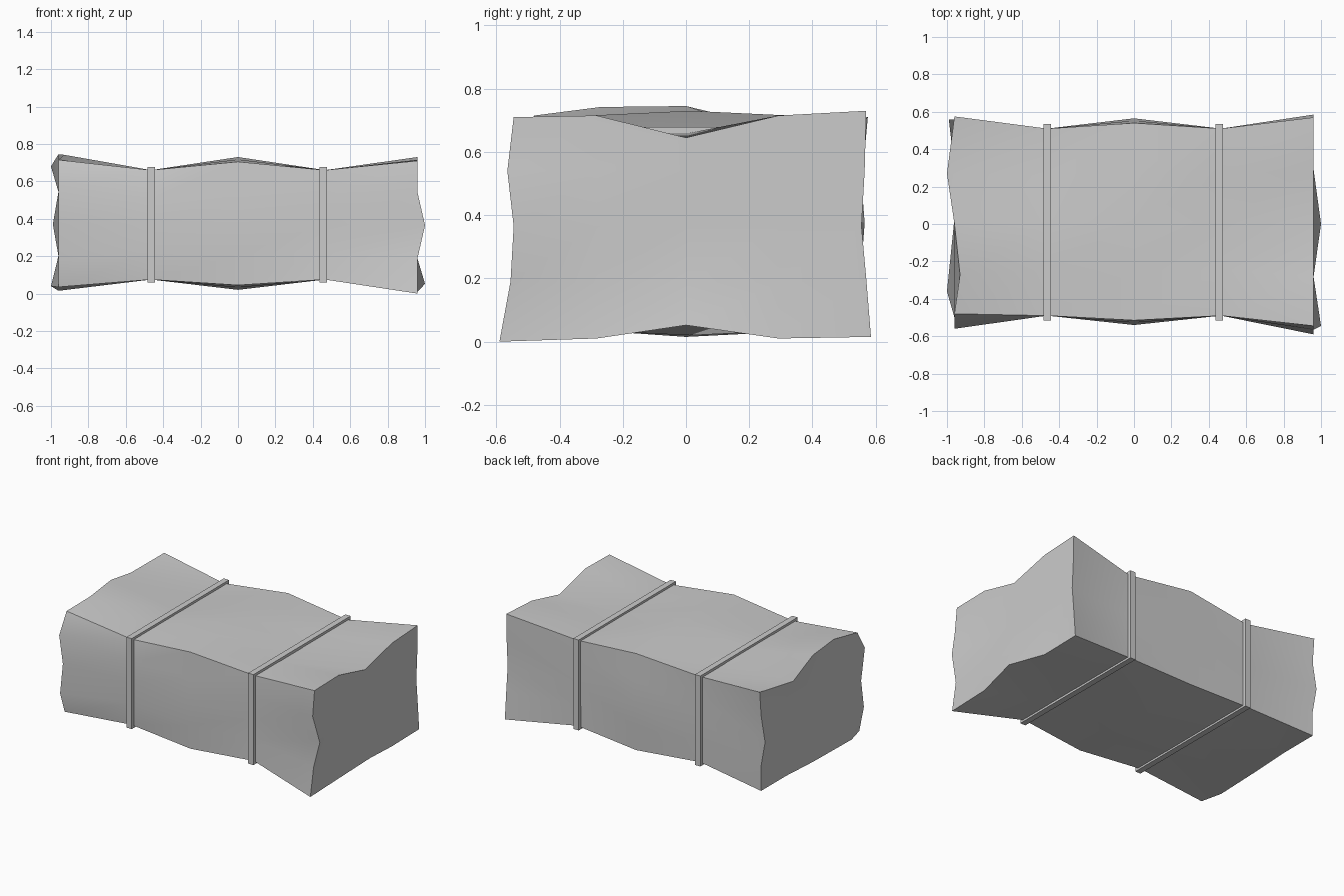
import bpy, bmesh

if "Cube" in bpy.data.objects:
    bpy.data.objects.remove(bpy.data.objects["Cube"])

N = 4  # divisions along each side

# cross-sections: x, y min, y max, z min, z max, bulge of side centres
SECTIONS = [(-0.96, -0.50, 0.56, 0.03, 0.715, 0.0),
            (-0.465, -0.49, 0.51, 0.075, 0.66, 0.0),
            (0.0, -0.515, 0.54, 0.045, 0.705, 0.025),
            (0.465, -0.49, 0.51, 0.075, 0.66, 0.0),
            (0.96, -0.57, 0.58, 0.01, 0.715, 0.0)]

# ragged points on the two ends, keyed by lattice index
RAGGED = {
    (4, 0, 0): (0.96, -0.59, 0.0), (4, 4, 0): (0.96, 0.585, 0.015),
    (4, 4, 4): (0.96, 0.57, 0.73), (4, 0, 4): (0.96, -0.545, 0.71),
    (4, 0, 1): (0.96, -0.555, 0.19), (4, 0, 2): (1.0, -0.545, 0.365),
    (4, 0, 3): (0.96, -0.565, 0.54), (4, 4, 1): (0.96, 0.57, 0.2),
    (4, 4, 2): (0.96, 0.555, 0.365), (4, 4, 3): (0.96, 0.565, 0.54),
    (4, 2, 4): (0.96, 0.0, 0.645), (4, 2, 0): (1.0, 0.0, 0.052),
    (0, 0, 4): (-0.96, -0.48, 0.715), (0, 1, 4): (-0.93, -0.27, 0.742),
    (0, 2, 4): (-0.96, 0.0, 0.745), (0, 3, 4): (-1.0, 0.27, 0.68),
    (0, 4, 4): (-0.96, 0.575, 0.71), (0, 0, 3): (-0.96, -0.56, 0.58),
    (0, 0, 2): (-0.96, -0.52, 0.37), (0, 0, 1): (-0.96, -0.55, 0.18),
    (0, 0, 0): (-0.96, -0.5, 0.035), (0, 1, 0): (-1.0, -0.36, 0.04),
    (0, 2, 0): (-0.96, 0.0, 0.015), (0, 4, 2): (-0.99, 0.56, 0.37),
}


def point(i, j, k):
    if (i, j, k) in RAGGED:
        return RAGGED[i, j, k]
    x, y0, y1, z0, z1, b = SECTIONS[i]
    u, v = j / N * 2 - 1, k / N * 2 - 1
    y = (y0 + y1) / 2 + u * ((y1 - y0) / 2 + b * (1 - abs(v)))
    z = (z0 + z1) / 2 + v * ((z1 - z0) / 2 + b * (1 - abs(u)))
    return x, y, z


def finish(bm, name, smooth):
    bmesh.ops.recalc_face_normals(bm, faces=bm.faces)
    me = bpy.data.meshes.new(name)
    bm.to_mesh(me)
    bm.free()
    ob = bpy.data.objects.new(name, me)
    bpy.context.collection.objects.link(ob)
    if smooth:
        bpy.ops.object.select_all(action='DESELECT')
        ob.select_set(True)
        bpy.context.view_layer.objects.active = ob
        bpy.ops.object.shade_smooth_by_angle()


# bale body: the skin of a lattice box
bm = bmesh.new()
verts = {}


def vert(key):
    if key not in verts:
        verts[key] = bm.verts.new(point(*key))
    return verts[key]


for axis in range(3):
    for side in (0, N):
        for a in range(N):
            for b in range(N):
                quad = []
                for da, db in ((0, 0), (1, 0), (1, 1), (0, 1)):
                    key = [a + da, b + db]
                    key.insert(axis, side)
                    quad.append(vert(tuple(key)))
                bm.faces.new(quad)
finish(bm, "bale_body", True)


# straps: rectangular hoops around the pinched sections
def strap(name, x):
    bm = bmesh.new()
    rings = []
    for dx, inset in ((-0.02, 0), (0.02, 0), (0.02, 0.035), (-0.02, 0.035)):
        y0, y1, z0, z1 = -0.515 + inset, 0.535 - inset, 0.06 + inset, 0.678 - inset
        rings.append([bm.verts.new((x + dx, y, z))
                      for y, z in ((y0, z0), (y1, z0), (y1, z1), (y0, z1))])
    for r in range(4):
        p, q = rings[r], rings[(r + 1) % 4]
        for c in range(4):
            d = (c + 1) % 4
            bm.faces.new((p[c], p[d], q[d], q[c]))
    finish(bm, name, False)


strap("strap_left", -0.463)
strap("strap_right", 0.457)
